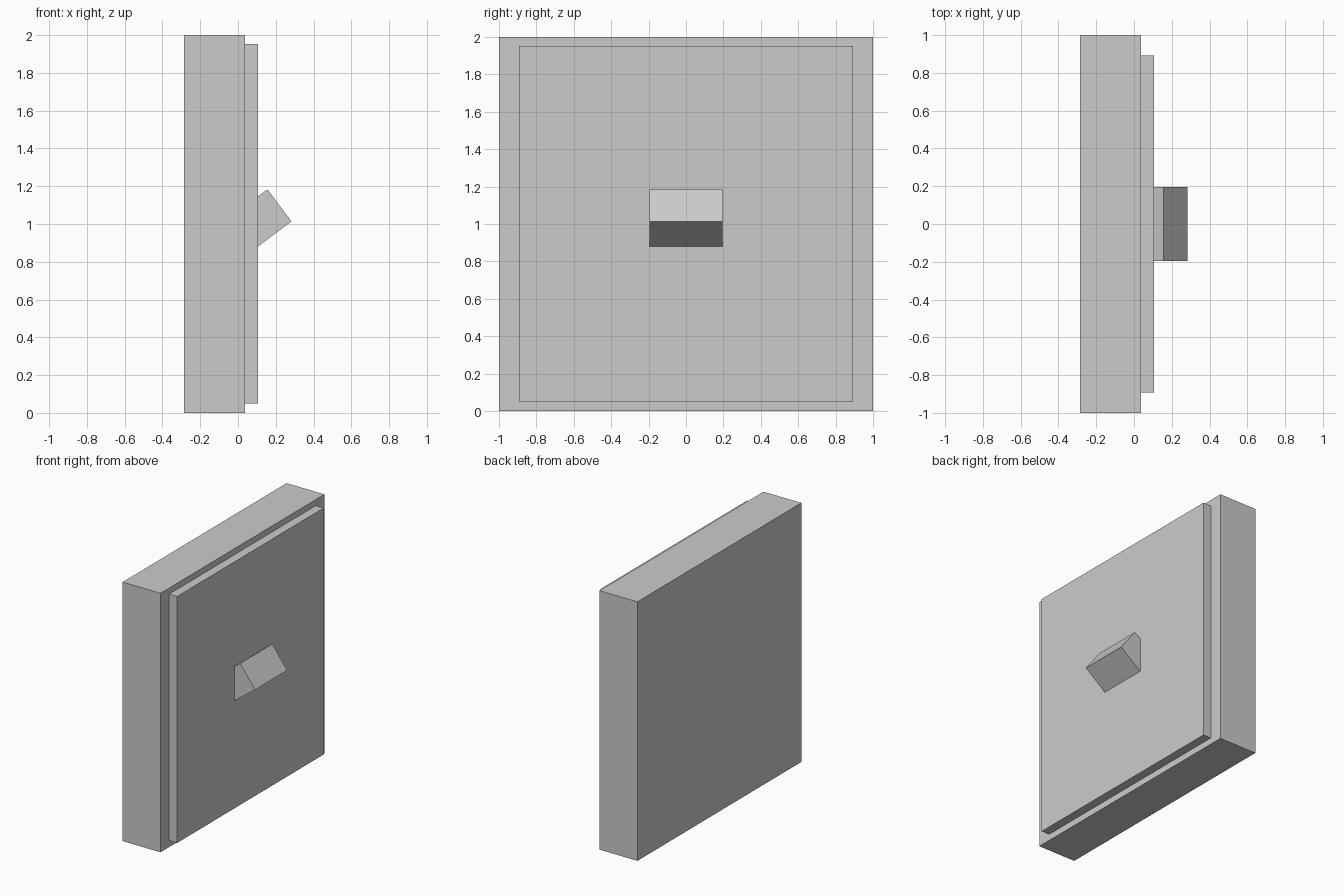
import bpy
import math
from mathutils import Vector, Matrix

if "Cube" in bpy.data.objects:
    bpy.data.objects.remove(bpy.data.objects["Cube"])


def box(name, center, size, tilt=0.0):
    bpy.ops.mesh.primitive_cube_add(size=1)
    obj = bpy.context.object
    obj.name = name
    obj.data.transform(Matrix.Diagonal((*size, 1)))
    obj.location = center
    obj.rotation_euler = (0, tilt, 0)
    return obj


def slab(name, x0, x1, half_width, z0, z1):
    return box(name, ((x0 + x1) / 2, 0, (z0 + z1) / 2),
               (x1 - x0, half_width * 2, z1 - z0))


# Wall box behind the switch
slab("back_box", -0.285, 0.038, 1.0, 0.0, 2.0)

# Slightly smaller cover plate on its +x side
slab("cover_plate", 0.038, 0.106, 0.893, 0.05, 1.953)

# Toggle lever: a box tilted upward, its inner end sunk in the plate
angle = math.radians(37)
length, thick = 0.235, 0.212
out = Vector((math.cos(angle), 0, math.sin(angle)))
up = Vector((-math.sin(angle), 0, math.cos(angle)))
tip = Vector((0.283, 0, 1.014))
box("toggle_lever", tip - out * length / 2 + up * thick / 2,
    (length, 0.392, thick), -angle)
